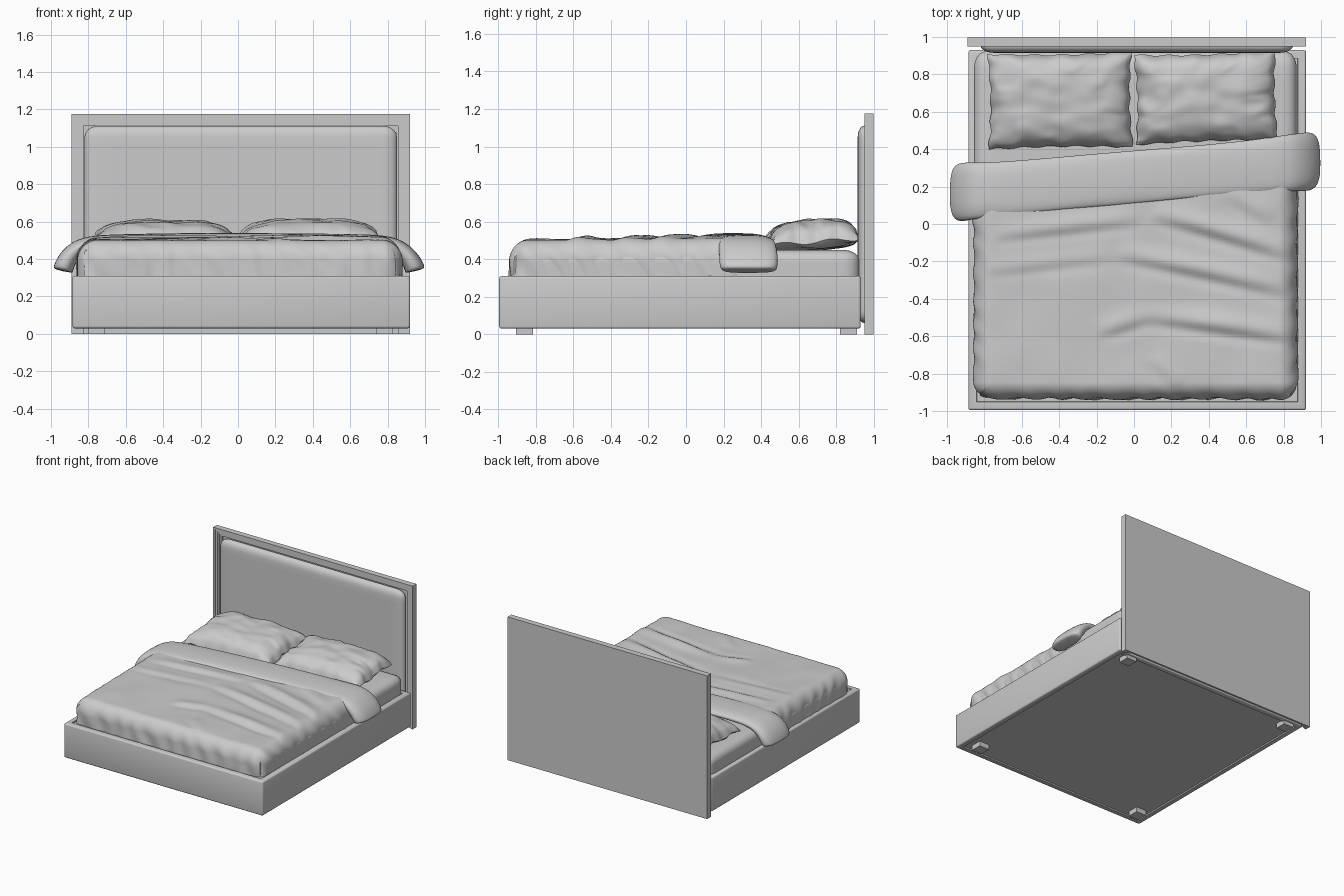
import bpy, bmesh, math
from mathutils import Vector, noise

if "Cube" in bpy.data.objects:
    bpy.data.objects.remove(bpy.data.objects["Cube"])

GREY = (0.6, 0.6, 0.6, 1)
fabric = bpy.data.materials.new("light_grey")
fabric.use_nodes = True
fabric.diffuse_color = GREY
fabric.node_tree.nodes["Principled BSDF"].inputs["Base Color"].default_value = GREY


def finish(name, bm, smooth=True):
    bmesh.ops.recalc_face_normals(bm, faces=bm.faces)
    mesh = bpy.data.meshes.new(name)
    bm.to_mesh(mesh)
    bm.free()
    mesh.materials.append(fabric)
    obj = bpy.data.objects.new(name, mesh)
    bpy.context.collection.objects.link(obj)
    if smooth:
        bpy.ops.object.select_all(action="DESELECT")
        obj.select_set(True)
        bpy.context.view_layer.objects.active = obj
        bpy.ops.object.shade_smooth_by_angle(angle=math.radians(40))
    return obj


def cube(lo, hi):
    bm = bmesh.new()
    bmesh.ops.create_cube(bm, size=1)
    lo, hi = Vector(lo), Vector(hi)
    for v in bm.verts:
        v.co = (lo + hi) / 2 + v.co * (hi - lo)
    return bm


def box(name, lo, hi, bevel=0):
    bm = cube(lo, hi)
    if bevel:
        bmesh.ops.bevel(bm, geom=bm.edges[:], offset=bevel, segments=3,
                        profile=0.5, affect="EDGES")
    return finish(name, bm, bevel > 0)


def soft_box(name, lo, hi, radius, cuts=30, shape=None):
    """Box with a different rounding per axis; shape(p, n) may move each point."""
    bm = bmesh.new()
    bmesh.ops.create_cube(bm, size=2)
    bmesh.ops.subdivide_edges(bm, edges=bm.edges[:], cuts=cuts, use_grid_fill=True)
    flat = 0.75
    for v in bm.verts:
        core, d = Vector(), Vector()
        for i in range(3):
            a, s = abs(v.co[i]), math.copysign(1, v.co[i])
            half = (hi[i] - lo[i]) / 2
            core[i] = (hi[i] + lo[i]) / 2 + s * (half - radius[i]) * min(a / flat, 1)
            d[i] = s * max(0, (a - flat) / (1 - flat))
        d.normalize()
        p = core + Vector(d[i] * radius[i] for i in range(3))
        v.co = shape(p, d) if shape else p
    return finish(name, bm)


# Upholstered base with mitred rails and a recessed underside
bm = cube((-0.885, -0.995, 0.03), (0.92, 0.93, 0.31))
bmesh.ops.bevel(bm, geom=bm.edges[:], offset=0.012, segments=3, profile=0.5, affect="EDGES")
bm.normal_update()
for direction in (1, -1):
    face = max(bm.faces, key=lambda f: f.normal.z * direction * f.calc_area())
    bmesh.ops.inset_region(bm, faces=[face], thickness=0.045)
    bmesh.ops.inset_region(bm, faces=[face], thickness=0.002, depth=-0.01)
finish("bed_base", bm)

# Feet
for side, x in (("right", -0.755), ("left", 0.785)):
    for end, y in (("front", -0.86), ("back", 0.865)):
        box(f"{end}_{side}_foot", (x - 0.045, y - 0.045, 0), (x + 0.045, y + 0.045, 0.045))

# Headboard: back slab, stepped surround and padded panel
MID, TOP = 0.015, 1.175
box("headboard_back", (-0.89, 0.982, 0), (0.92, 0.998, TOP))
STEP = 0.016
for k in range(4):
    outer, front = 0.905 - k * STEP, 0.95 + k * 0.007
    top = TOP - k * STEP
    for side, s in (("right", -1), ("left", 1)):
        xs = sorted((MID + s * outer, MID + s * (outer - STEP)))
        box(f"surround_{side}_{k + 1}", (xs[0], front, 0), (xs[1], 0.985, top))
    box(f"surround_top_{k + 1}", (MID - outer + STEP, front, top - STEP),
        (MID + outer - STEP, 0.985, top))
soft_box("headboard_panel", (MID - 0.835, 0.915, 0.06), (MID + 0.835, 0.99, 1.112),
         (0.075, 0.037, 0.06), 24)

# Mattress
soft_box("mattress", (-0.855, -0.88, 0.1), (0.87, 0.925, 0.45), (0.07, 0.09, 0.06), 24)

# Duvet: long diagonal folds on top, gathered wrinkles down the sides
FOLDS = ((0.1, 0.06, 0.85, -0.19, 0.022), (-0.1, -0.14, 0.85, -0.37, 0.02),
         (0.05, -0.48, 0.85, -0.59, 0.02), (-0.2, -0.57, 0.08, -0.48, 0.012),
         (-0.75, 0, 0.05, 0.04, 0.012), (-0.8, -0.2, -0.1, -0.15, 0.008),
         (0.5, 0.14, 0.75, -0.02, 0.01), (0.1, -0.7, 0.25, -0.86, 0.008))


def fold_height(p):
    h = 0
    for x0, y0, x1, y1, amp in FOLDS:
        a, ab = Vector((x0, y0)), Vector((x1 - x0, y1 - y0))
        t = (p.xy - a).dot(ab) / ab.length_squared
        if 0 < t < 1:
            d = ab.normalized().cross(p.xy - a)
            wave = math.exp(-(d / 0.05) ** 2) - 0.7 * math.exp(-((d + 0.055) / 0.03) ** 2)
            h += amp * wave * math.sin(math.pi * t) ** 0.6
    return h


def drape(p, n):
    up = max(0, n.z)
    side = 1 - abs(n.z)
    along = p.x if abs(n.y) > abs(n.x) else p.y
    gather = math.sin(42 * along + 14 * p.z + 3 * noise.noise(p * 4))
    q = p + n * (0.006 * side * gather + 0.006 * noise.noise(p * 5))
    q.z += up * (fold_height(p) + 0.014 * (p.y + 0.94))
    q.y += 0.09 * p.x * max(0, (p.y + 0.6) / 0.8)
    return q


soft_box("duvet", (-0.855, -0.935, 0.1), (0.872, 0.24, 0.5), (0.1, 0.09, 0.11), 80, drape)

# Turned-down duvet band, swept across the bed and hanging over both sides
STATIONS = ((-0.938, 0.335, 0.27), (-0.935, 0.35, 0.31), (-0.915, 0.4, 0.32), (-0.87, 0.452, 0.31),
            (-0.8, 0.488, 0.30), (-0.65, 0.502, 0.29), (-0.3, 0.507, 0.29), (0.0, 0.508, 0.29),
            (0.3, 0.507, 0.28), (0.65, 0.502, 0.29), (0.81, 0.488, 0.31), (0.87, 0.452, 0.31),
            (0.92, 0.4, 0.32), (0.945, 0.35, 0.31), (0.948, 0.335, 0.28))
bm = bmesh.new()
rings = []
SIDES = 16
for i, (x, z, width) in enumerate(STATIONS):
    before, after = STATIONS[max(i - 1, 0)], STATIONS[min(i + 1, len(STATIONS) - 1)]
    nrm = Vector((before[1] - after[1], 0, after[0] - before[0])).normalized()
    thick = 0.032 + 0.024 * max(0, abs(x) - 0.75) / 0.2
    ring = []
    for j in range(SIDES):
        a = math.tau * j / SIDES
        c, s = math.cos(a), math.sin(a)
        across = width / 2 * math.copysign(abs(c) ** 0.7, c)
        lift = thick * math.copysign(abs(s) ** 0.8, s) + 0.006 * noise.noise((x * 5, c * 2, s))
        y = 0.25 + 0.088 * x + across + 0.008 * noise.noise((x * 3, 1, 0))
        ring.append(bm.verts.new(Vector((x, y, z)) + nrm * lift))
    rings.append(ring)
for r0, r1 in zip(rings, rings[1:]):
    for j in range(SIDES):
        k = (j + 1) % SIDES
        bm.faces.new((r0[j], r0[k], r1[k], r1[j]))
bm.faces.new(rings[0])
bm.faces.new(rings[-1])
band = finish("duvet_turndown", bm)
band.modifiers.new("smooth", "SUBSURF").levels = 2
band.modifiers["smooth"].render_levels = 2


# Pillows: two bulging sheets joined at a wavy hem
def pillow(name, centre, size, angle, seed):
    bm = bmesh.new()
    for layer, bulge in ((1, 0.118), (-1, 0.04)):
        made = bmesh.ops.create_grid(bm, x_segments=48, y_segments=36, size=1)["verts"]
        for v in made:
            u, w = v.co.x, v.co.y
            body = max(0, (1 - u ** 4) * (1 - w ** 4)) ** 0.5
            edge = max(abs(u), abs(w)) ** 4
            ripple = noise.noise((u * 3 + seed, w * 3, 0))
            crease = math.sin(9 * math.atan2(w, u) + 5 * ripple + seed)
            x = u * size[0] * (1 - 0.035 * (1 - w * w) + 0.012 * edge * math.sin(14 * w + seed))
            y = w * size[1] * (1 - 0.04 * (1 - u * u) + 0.016 * edge * math.sin(17 * u + seed))
            z = layer * bulge * body * (1 + 0.1 * ripple + 0.07 * crease * edge)
            z += 0.018 * w + 0.01 * edge * math.sin(8 * u + 6 * w + seed)
            ca, sa = math.cos(angle), math.sin(angle)
            v.co = Vector(centre) + Vector((x * ca - y * sa, x * sa + y * ca, z))
    bmesh.ops.remove_doubles(bm, verts=bm.verts[:], dist=0.0005)
    finish(name, bm)


pillow("right_pillow", (-0.395, 0.66, 0.485), (0.385, 0.255), 0.015, 1)
pillow("left_pillow", (0.385, 0.675, 0.492), (0.38, 0.24), 0.03, 4)
